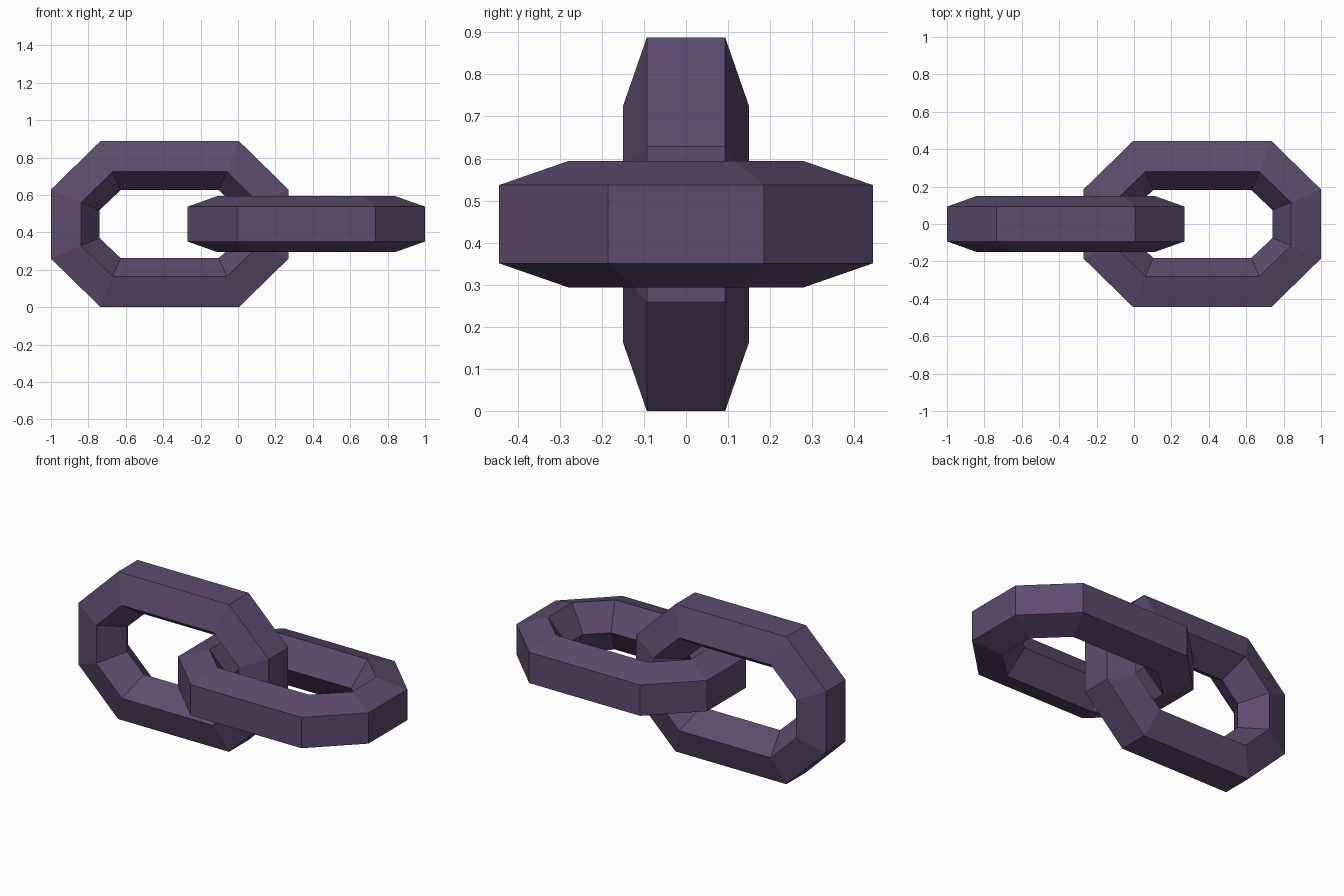
import bpy, bmesh
from mathutils import Matrix
from math import radians

if "Cube" in bpy.data.objects:
    bpy.data.objects.remove(bpy.data.objects["Cube"])

metal = bpy.data.materials.new("purple_metal")
metal.diffuse_color = (0.11, 0.07, 0.16, 1)
metal.use_nodes = True
metal.node_tree.nodes["Principled BSDF"].inputs["Base Color"].default_value = metal.diffuse_color

# Pentagon section: (half length, half height, flat end half, upright half, sideways offset)
SECTION = [
    (0.635, 0.444, 0.37, 0.185, -0.093),   # outer flat, front corner
    (0.635, 0.444, 0.37, 0.185, 0.093),    # outer flat, back corner
    (0.475, 0.28, 0.305, 0.115, 0.15),     # widest, back
    (0.375, 0.182, 0.262, 0.075, 0.0),     # inner ridge
    (0.475, 0.28, 0.305, 0.115, -0.15),    # widest, front
]


def octagon(a, b, c, d, y):
    """Stretched octagon loop in the xz plane."""
    pts = [(a, d), (c, b), (-c, b), (-a, d), (-a, -d), (-c, -b), (c, -b), (a, -d)]
    return [(x, y, z) for x, z in pts]


def chain_link(name, x, turn):
    bm = bmesh.new()
    rings = [[bm.verts.new(p) for p in octagon(*s)] for s in SECTION]
    for i, ring in enumerate(rings):
        nxt = rings[(i + 1) % len(rings)]
        for j in range(8):
            k = (j + 1) % 8
            bm.faces.new((ring[j], ring[k], nxt[k], nxt[j]))
    bmesh.ops.recalc_face_normals(bm, faces=bm.faces)
    bm.transform(Matrix.Translation((x, 0, 0.444)) @ Matrix.Rotation(radians(turn), 4, 'X'))
    mesh = bpy.data.meshes.new(name)
    bm.to_mesh(mesh)
    bm.free()
    mesh.materials.append(metal)
    bpy.context.collection.objects.link(bpy.data.objects.new(name, mesh))


# Two interlocked links, one upright and one lying flat
chain_link("upright_link", -0.365, 0)
chain_link("flat_link", 0.365, 90)
